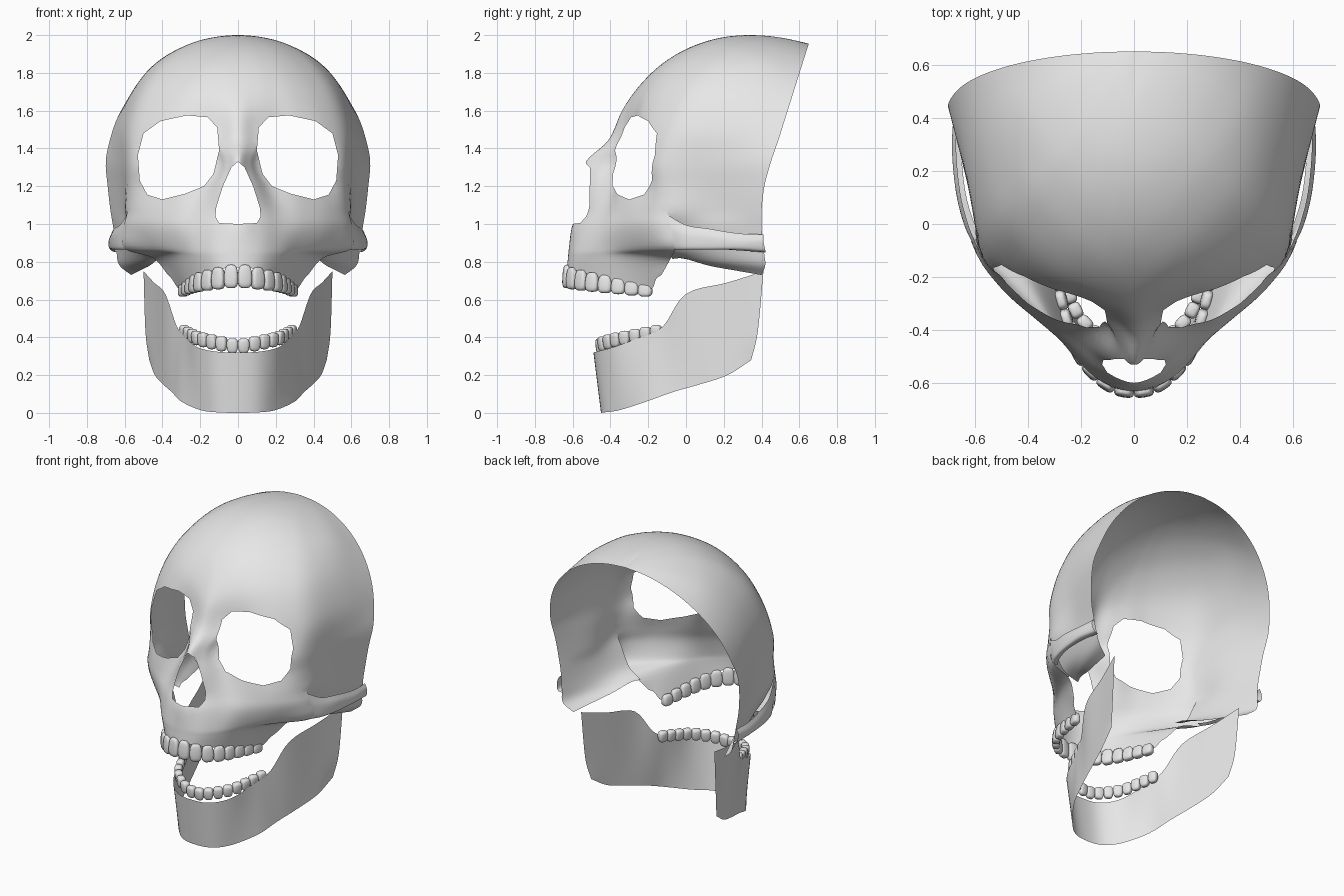
import bpy, bmesh, math
from mathutils import Vector, Matrix

if "Cube" in bpy.data.objects:
    bpy.data.objects.remove(bpy.data.objects["Cube"])

bone = bpy.data.materials.new("bone grey")
bone.use_nodes = True
bone.diffuse_color = (0.8, 0.8, 0.8, 1)
bone.node_tree.nodes["Principled BSDF"].inputs["Base Color"].default_value = (0.8, 0.8, 0.8, 1)


def finish(bm, name):
    """Turn a half model into a smooth, mirrored object."""
    mesh = bpy.data.meshes.new(name)
    bm.to_mesh(mesh)
    bm.free()
    mesh.materials.append(bone)
    for poly in mesh.polygons:
        poly.use_smooth = True
    obj = bpy.data.objects.new(name, mesh)
    bpy.context.scene.collection.objects.link(obj)
    mirror = obj.modifiers.new("mirror", "MIRROR")
    mirror.merge_threshold = 0.0005


def spline(points, steps):
    """Smooth curve through points, symmetric where it starts on the mid-plane."""
    p = [Vector(q) for q in points]
    if abs(p[0].x) < 1e-6 and p[1].x > 1e-6:
        first = Vector((-p[1].x, p[1].y, p[1].z))
    else:
        first = 2 * p[0] - p[1]
    p = [first] + p + [2 * p[-1] - p[-2]]
    out = []
    for a, b, c, d in zip(p, p[1:], p[2:], p[3:]):
        for i in range(steps):
            t = i / steps
            out.append(b + ((c - a) * t + (2*a - 5*b + 4*c - d) * t**2
                            + (3*b - a - 3*c + d) * t**3) / 2)
    return out + [p[-2]]


def loft(bm, rows, steps=5, first=0, last=None):
    """Smooth sheet through rows of points, keeping only some columns."""
    wide = [spline(row, steps)[first * steps:] for row in rows]
    if last is not None:
        wide = [row[:(last - first) * steps + 1] for row in wide]
    columns = [spline(col, steps) for col in zip(*wide)]
    grid = [[bm.verts.new(v) for v in col] for col in columns]
    for a, b in zip(grid, grid[1:]):
        for i in range(len(a) - 1):
            bm.faces.new((a[i], b[i], b[i + 1], a[i + 1]))


def cut_opening(bm, outline):
    """Cut a convex hole, given as x, z points, through the face from the front."""
    pts = [Vector((x, 0, z)) for x, z in outline]
    middle = sum(pts, Vector()) / len(pts)
    planes = []
    for a, b in zip(pts, pts[1:] + pts[:1]):
        normal = (b - a).cross(Vector((0, 1, 0))).normalized()
        if normal.dot(middle - a) < 0:
            normal = -normal
        planes.append((a, normal))
        reach = (b - a).length / 2 + 0.07
        near = []
        for f in bm.faces:
            c = f.calc_center_median()
            if c.y < 0.1 and (Vector((c.x, 0, c.z)) - (a + b) / 2).length < reach:
                near.append(f)
        geom = set(near)
        for f in near:
            geom.update(f.edges)
            geom.update(f.verts)
        bmesh.ops.bisect_plane(bm, geom=list(geom), dist=1e-5, plane_co=a, plane_no=normal)
    gone = []
    for f in bm.faces:
        c = f.calc_center_median()
        if c.y < 0.1 and all(n.dot(c - a) > 0 for a, n in planes):
            gone.append(f)
    bmesh.ops.delete(bm, geom=gone, context="FACES")


# Braincase rows: arcs on an ellipsoid from the mid-line to the open back rim
CENTRE = Vector((0, 0.33, 1.33))
WIDTH, FRONT, BACK, HEIGHT = 0.70, 0.72, 0.89, 0.67
SPREAD = (0, .08, .17, .29, .43, .57, .78, 1)
ARCS = 7
braincase = []
for r in range(ARCS + 1):
    s = r / ARCS
    angle = math.radians(111 - 101 * s)
    start = Vector((0, -math.cos(angle), math.sin(angle)))
    z = 1.45 + 0.505 * math.cos(s * math.pi / 2)
    ry = (0.65 - 0.315 * (1.955 - z) - CENTRE.y) / BACK
    rz = (z - CENTRE.z) / HEIGHT
    end = Vector((math.sqrt(max(0, 1 - ry * ry - rz * rz)), ry, rz))
    row = []
    for f in SPREAD:
        d = start.lerp(end, f) if r == 0 else start.slerp(end, f)
        depth = FRONT if d.y < 0 else BACK
        row.append(CENTRE + Vector((d.x * WIDTH, d.y * depth, d.z * HEIGHT)))
    braincase.append(row)

# Sink the inner eye corners, bring the brow forward and flatten the temples
for r, sink in ((-2, .3), (-1, 1)):
    for col, push in enumerate((-.03, .02, .045, .02)):
        braincase[r][col].y += push * sink
for r, squeeze in ((-3, .015), (-2, .03), (-1, .04)):
    braincase[r][6].x -= squeeze


def level(z, *xy):
    return [(x, y, z) for x, y in xy]


# Face rows run from the mid-line to the outer edge of the cheek
face = [
    level(1.33, (0, -.53), (.06, -.45), (.12, -.365), (.3, -.32), (.46, -.22), (.57, -.12)),
    level(1.2, (0, -.56), (.09, -.5), (.17, -.395), (.31, -.34), (.47, -.22), (.575, -.11)),
    level(1.07, (0, -.57), (.12, -.515), (.22, -.43), (.34, -.36), (.48, -.25), (.585, -.1)),
    level(.98, (0, -.605), (.12, -.56), (.23, -.47), (.35, -.375), (.5, -.24), (.605, -.08)),
    level(.87, (0, -.62), (.12, -.59), (.225, -.5), (.32, -.38), (.45, -.24), (.6, -.06)),
    level(.82, (0, -.625), (.12, -.595), (.22, -.5), (.3, -.37), (.38, -.22), (.45, -.08)),
    [(0, -.63, .77), (.11, -.6, .76), (.2, -.5, .73), (.265, -.36, .69), (.31, -.19, .655),
     (.37, -.13, .73)],
]
# Temple rows run from behind the cheek to the back rim
temple = [
    level(1.33, (.57, -.12), (.625, .14), (.7, .45)),
    level(1.2, (.575, -.11), (.615, .14), (.69, .415)),
    level(1.07, (.585, -.1), (.605, .14), (.675, .4)),
    level(.98, (.55, -.1), (.6, .14), (.66, .4)),
    level(.87, (.49, -.09), (.57, .14), (.645, .41)),
    [(.42, -.08, .83), (.53, .14, .805), (.63, .42, .785)],
    [(.39, -.07, .815), (.475, .14, .775), (.566, .4, .73)],
]
skull = bmesh.new()
loft(skull, braincase + [f + t[1:] for f, t in zip(face, temple)], last=5)
loft(skull, braincase + [f[:5] + t for f, t in zip(face, temple)], first=5)
bmesh.ops.remove_doubles(skull, verts=skull.verts, dist=0.0002)
# Close the seam down to where the cheek parts from the temple
seam = [v for v in skull.verts if 1.06 < v.co.z < 1.3 and v.is_boundary and v.co.y < 0.1]
bmesh.ops.remove_doubles(skull, verts=seam, dist=0.012)

# Eye and nose openings
cut_opening(skull, [(.53, 1.365), (.5, 1.48), (.41, 1.545), (.27, 1.575), (.16, 1.565),
                    (.11, 1.51), (.1, 1.39), (.13, 1.265), (.18, 1.2), (.28, 1.16),
                    (.4, 1.13), (.48, 1.155), (.52, 1.23)])
cut_opening(skull, [(0, 1.33), (.035, 1.3), (.08, 1.2), (.115, 1.09), (.12, 1.04),
                    (.1, 1.005), (0, 1)])
bmesh.ops.recalc_face_normals(skull, faces=skull.faces)
finish(skull, "skull_shell")

# Cheek arches: top edge, outer ridge, lower edge and inner lip at each station
arch = bmesh.new()
loft(arch, [
    [(.585, -.1, 1.05), (.605, -.08, .96), (.6, -.06, .87), (.56, -.06, .87)],
    [(.625, 0, .995), (.64, 0, .94), (.635, 0, .87), (.6, 0, .87)],
    [(.655, .12, .975), (.67, .12, .93), (.665, .12, .87), (.635, .12, .87)],
    [(.67, .28, .95), (.685, .28, .91), (.68, .28, .87), (.65, .28, .86)],
    [(.665, .41, .945), (.68, .41, .91), (.67, .42, .86), (.64, .42, .85)],
])
bmesh.ops.recalc_face_normals(arch, faces=arch.faces)
finish(arch, "cheek_arches")

# Lower jaw: one sheet from its upper to its lower edge, bulging at the back
upper_edge = [(0, -.49, .32), (.12, -.47, .325), (.22, -.38, .35), (.28, -.23, .405),
              (.325, -.12, .46), (.385, 0, .63), (.445, .22, .69), (.5, .41, .75)]
lower_edge = [(0, -.45, 0), (.11, -.43, .003), (.2, -.35, .015), (.3, -.21, .06),
              (.35, -.07, .11), (.395, .07, .15), (.44, .22, .2), (.47, .345, .28)]
middle = [Vector(a).lerp(Vector(b), 0.6) for a, b in zip(upper_edge, lower_edge)]
middle[-1] = Vector((.49, .38, .43))
jaw = bmesh.new()
loft(jaw, [upper_edge, middle, lower_edge])
bmesh.ops.recalc_face_normals(jaw, faces=jaw.faces)
finish(jaw, "lower_jaw")


def teeth(name, path, front, back, root, count=8):
    """Row of rounded teeth; front and back give the bottom and top height."""
    line = spline([(x, y, 0) for x, y in path], 20)
    run = [0]
    for a, b in zip(line, line[1:]):
        run.append(run[-1] + (b - a).length)
    bm = bmesh.new()
    for i in range(count):
        want = run[-1] * (i + 0.5) / count
        k = next(j for j, r in enumerate(run) if r >= want)
        along = line[k] - line[k - 1]
        t = i / (count - 1)
        low, high = (f + (b - f) * t for f, b in zip(front, back))
        spot = line[k - 1].lerp(line[k], (want - run[k - 1]) / (run[k] - run[k - 1]))
        place = (Matrix.Translation((spot.x, spot.y, (low + high) / 2))
                 @ Matrix.Rotation(math.atan2(along.y, along.x), 4, "Z"))
        size = Vector((run[-1] / count * 0.52, 0.027, (high - low) / 2))
        ball = bmesh.ops.create_uvsphere(bm, u_segments=16, v_segments=10, radius=1)
        for v in ball["verts"]:
            # Square off the ball, then narrow it towards the root
            q = Vector([math.copysign(abs(c) ** 0.6, c) for c in v.co])
            narrow = 1 - 0.15 * (1 + root * q.z)
            v.co = place @ Vector((q.x * size.x * min(1, narrow + 0.15),
                                   q.y * size.y * narrow, q.z * size.z))
    finish(bm, name)


teeth("upper_teeth", [(0, -.632), (.1, -.605), (.2, -.505), (.255, -.36), (.3, -.18)],
      (.66, .785), (.615, .69), 1)
teeth("lower_teeth", [(0, -.457), (.1, -.435), (.2, -.355), (.25, -.25), (.295, -.13)],
      (.315, .395), (.39, .465), -1)
